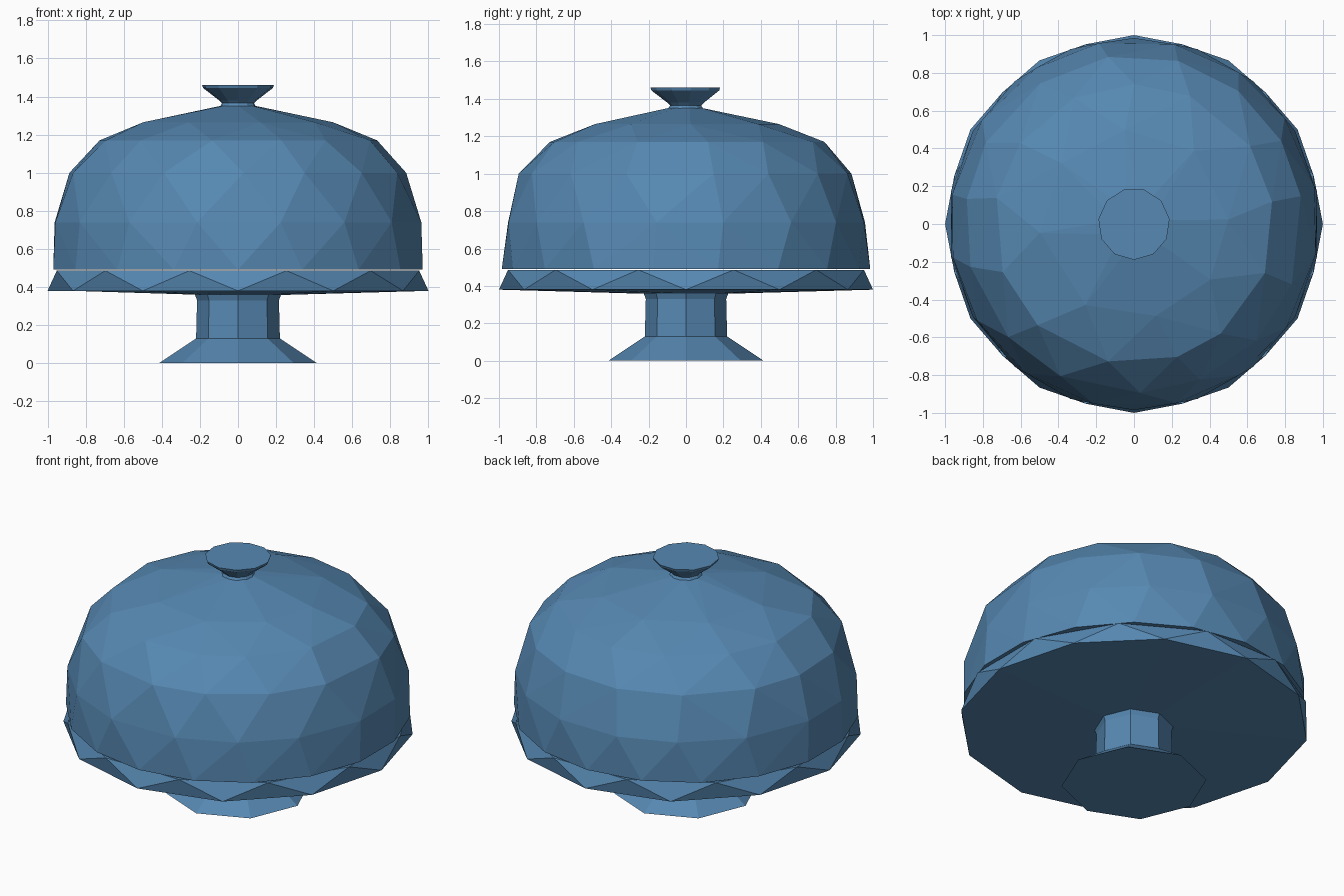
import bpy, bmesh, math, random

if "Cube" in bpy.data.objects:
    bpy.data.objects.remove(bpy.data.objects["Cube"])

random.seed(4)

blue = bpy.data.materials.new("steel blue")
blue.diffuse_color = (0.093, 0.246, 0.445, 1.0)
blue.use_nodes = True
blue.node_tree.nodes["Principled BSDF"].inputs["Base Color"].default_value = blue.diffuse_color


def ring(bm, r, z, n, start=0.0, jitter=0.0):
    """One ring of n vertices; start is in fractions of a step from -y."""
    step = 2 * math.pi / n
    out = []
    for i in range(n):
        a = -math.pi / 2 + step * (i + start + random.uniform(-jitter, jitter))
        out.append(bm.verts.new((r * math.cos(a), r * math.sin(a), z)))
    return out


def finish(bm, name):
    bmesh.ops.recalc_face_normals(bm, faces=bm.faces)
    mesh = bpy.data.meshes.new(name)
    bm.to_mesh(mesh)
    bm.free()
    mesh.materials.append(blue)
    obj = bpy.data.objects.new(name, mesh)
    bpy.context.collection.objects.link(obj)
    return obj


def hull(name, rings):
    """Faceted convex body through rings with differing side counts."""
    bm = bmesh.new()
    for args in rings:
        ring(bm, *args)
    bmesh.ops.convex_hull(bm, input=bm.verts[:])
    bmesh.ops.dissolve_limit(bm, angle_limit=math.radians(1),
                             verts=bm.verts[:], edges=bm.edges[:])
    return finish(bm, name)


def lathe(name, profile, n, start=0.0):
    """Turned low-poly part with both ends capped."""
    bm = bmesh.new()
    loops = [ring(bm, r, z, n, start) for r, z in profile]
    for a, b in zip(loops, loops[1:]):
        for i in range(n):
            j = (i + 1) % n
            bm.faces.new((a[i], a[j], b[j], b[i]))
    bm.faces.new(loops[0])
    bm.faces.new(loops[-1])
    return finish(bm, name)


# flared foot and stem
lathe("foot_and_stem",
      [(0.415, 0.0), (0.22, 0.13), (0.215, 0.33), (0.23, 0.37)], 8)

# serving plate with a triangulated rim and slightly conical underside
hull("plate", [(0.22, 0.358, 8), (1.0, 0.38, 12), (0.985, 0.486, 12, 0.5)])

# faceted dome cover, fewer sides toward the top
hull("dome_cover", [
    (0.985, 0.491, 18),
    (0.975, 0.74, 16, 0.5, 0.1),
    (0.895, 1.00, 15, 0.0, 0.15),
    (0.74, 1.17, 13, 0.5, 0.15),
    (0.50, 1.265, 8, 0.2, 0.15),
    (0.09, 1.352, 7),
])

# flared knob on top
lathe("knob", [(0.10, 1.34), (0.085, 1.365), (0.10, 1.38),
               (0.185, 1.445), (0.19, 1.46)], 11)
